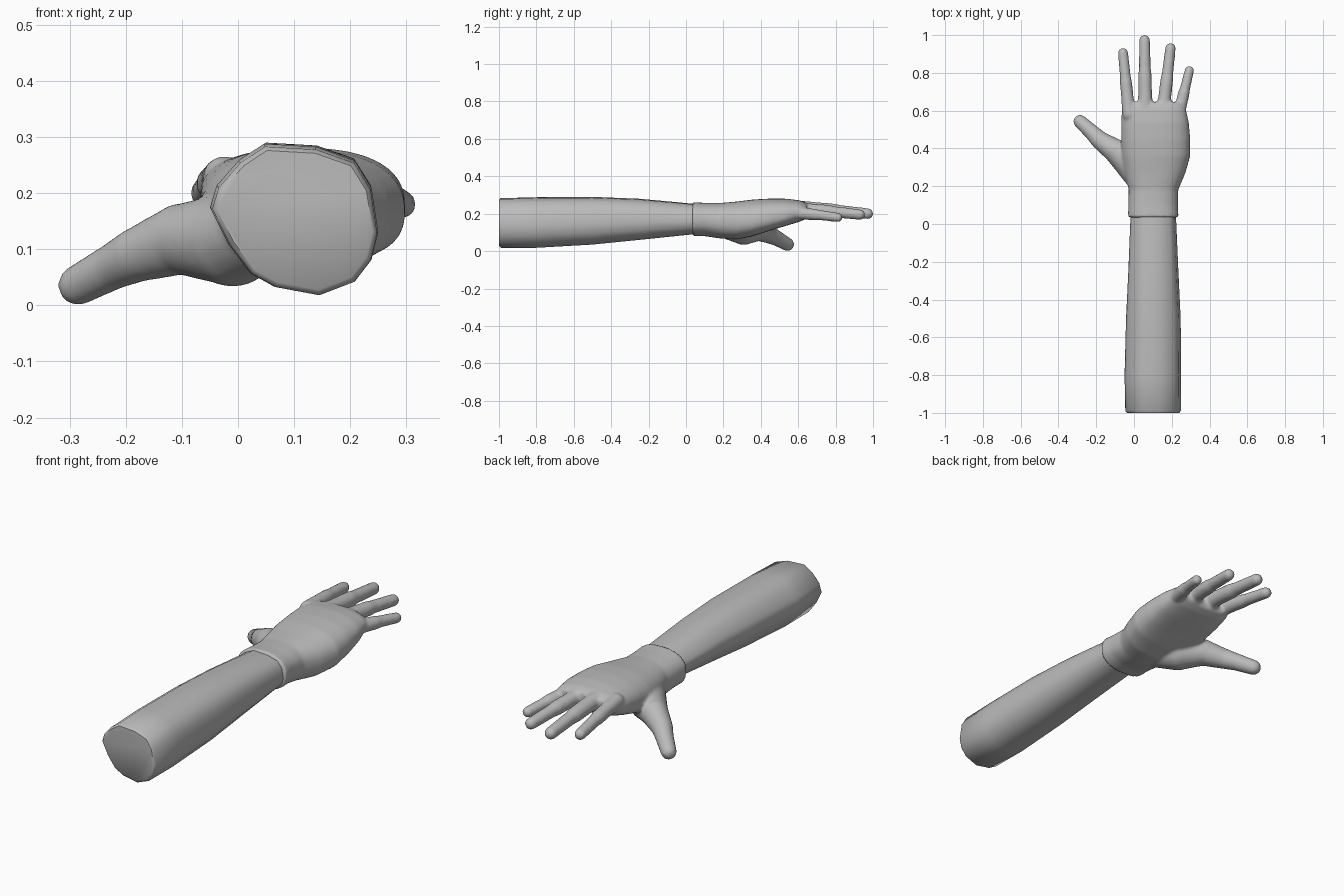
import bpy, bmesh
from math import sin, cos, tau, copysign, radians
from mathutils import Vector

cube = bpy.data.objects.get("Cube")
if cube:
    bpy.data.objects.remove(cube, do_unlink=True)

grey = bpy.data.materials.new("plain grey")
grey.use_nodes = True
grey.diffuse_color = (0.5, 0.5, 0.5, 1)
grey.node_tree.nodes["Principled BSDF"].inputs["Base Color"].default_value = (0.5, 0.5, 0.5, 1)


def loft(bm, profile, stations):
    """Skin a unit profile through (y, x0, x1, z0, z1, arch) stations and cap both ends."""
    rings = []
    for y, x0, x1, z0, z1, arch in stations:
        ring = []
        for u, v in profile:
            z = (z0 + z1) / 2 + v * (z1 - z0) / 2
            if v < 0:
                z += arch * (1 - u * u)
            ring.append(bm.verts.new(((x0 + x1) / 2 + u * (x1 - x0) / 2, y, z)))
        rings.append(ring)
    n = len(profile)
    for a, b in zip(rings, rings[1:]):
        for i in range(n):
            j = (i + 1) % n
            bm.faces.new((a[i], a[j], b[j], b[i]))
    bm.faces.new(rings[0])
    bm.faces.new(rings[-1])


def digit(bm, joints):
    """Chain of balls joined by tapered links, from (x, y, z, radius) joints."""
    for x, y, z, r in joints:
        ball = bmesh.ops.create_uvsphere(bm, u_segments=20, v_segments=12, radius=r)
        bmesh.ops.translate(bm, verts=ball["verts"], vec=(x, y, z))
    for a, b in zip(joints, joints[1:]):
        p, q = Vector(a[:3]), Vector(b[:3])
        link = bmesh.ops.create_cone(bm, cap_ends=True, segments=20,
                                     radius1=a[3], radius2=b[3], depth=(q - p).length)
        turn = (q - p).to_track_quat("Z", "Y").to_matrix()
        bmesh.ops.rotate(bm, verts=link["verts"], cent=(0, 0, 0), matrix=turn)
        bmesh.ops.translate(bm, verts=link["verts"], vec=(p + q) / 2)


def finish(bm, name):
    bmesh.ops.recalc_face_normals(bm, faces=bm.faces[:])
    mesh = bpy.data.meshes.new(name)
    bm.to_mesh(mesh)
    bm.free()
    mesh.materials.append(grey)
    obj = bpy.data.objects.new(name, mesh)
    bpy.context.collection.objects.link(obj)
    bpy.ops.object.select_all(action="DESELECT")
    obj.select_set(True)
    bpy.context.view_layer.objects.active = obj
    bpy.ops.object.shade_smooth_by_angle(angle=radians(50))
    return obj


# Forearm: faceted uneven oval narrowing to the wrist, with a flat cut end
outline = [(-.36, 1), (.26, .96), (.72, .78), (.92, .42), (1, -.16), (.92, -.53), (.72, -.82),
           (.3, -1), (-.23, -.89), (-.52, -.71), (-.79, -.31), (-1, .16), (-.92, .45), (-.66, .78)]
bm = bmesh.new()
loft(bm, outline, [
    (-1, -.037, .24, .028, .276, 0),
    (-.99, -.046, .248, .018, .283, 0),
    (-.8, -.05, .25, .018, .288, 0),
    (-.5, -.042, .247, .035, .29, 0),
    (-.25, -.03, .235, .06, .28, 0),
    (0, -.02, .224, .086, .257, 0),
    (.1, -.015, .22, .095, .248, 0)])
finish(bm, "forearm")

# Hand: palm with cuff, four fingers and a thumb fused into one smooth skin
oval = []
for i in range(32):
    c, s = cos(tau * i / 32), sin(tau * i / 32)
    oval.append((copysign(abs(c) ** .85, c), copysign(abs(s) ** .85, s)))
bm = bmesh.new()
loft(bm, oval, [
    (.035, -.032, .236, .08, .262, 0),
    (.1, -.03, .232, .08, .258, 0),
    (.18, -.028, .234, .068, .257, 0),
    (.27, -.05, .272, .052, .265, .01),
    (.36, -.065, .298, .056, .276, .025),
    (.45, -.068, .298, .08, .281, .03),
    (.54, -.068, .29, .112, .28, .025),
    (.61, -.064, .274, .148, .271, .01),
    (.645, -.045, .25, .175, .258, 0)])

# Finger paths: base, tip, knuckle radius, tip radius
fingers = [
    ((-.026, .58, .23), (-.058, .905, .2), .036, .027),
    ((.06, .58, .232), (.056, .972, .2), .041, .029),
    ((.152, .58, .225), (.193, .93, .195), .038, .028),
    ((.232, .56, .205), (.293, .812, .18), .035, .025)]
for base, tip, r0, r1 in fingers:
    a, b = Vector(base), Vector(tip)
    joints = []
    for t, k in ((0, 0), (.3, .35), (.52, .4), (.62, .8), (1, 1)):
        p = a.lerp(b, t)
        joints.append((p.x, p.y, p.z + .012 * t * (1 - t), r0 + (r1 - r0) * k))
    digit(bm, joints)

# Thumb, growing out of the ball of the palm
digit(bm, [(.05, .22, .14, .075), (-.01, .31, .118, .085), (-.1, .388, .118, .064),
           (-.18, .443, .09, .049), (-.225, .487, .068, .041), (-.285, .542, .036, .036)])

hand = finish(bm, "hand")
remesh = hand.modifiers.new("fuse", "REMESH")
remesh.mode = "VOXEL"
remesh.voxel_size = .008
remesh.use_smooth_shade = True
soften = hand.modifiers.new("soften", "SMOOTH")
soften.factor = .5
soften.iterations = 5
